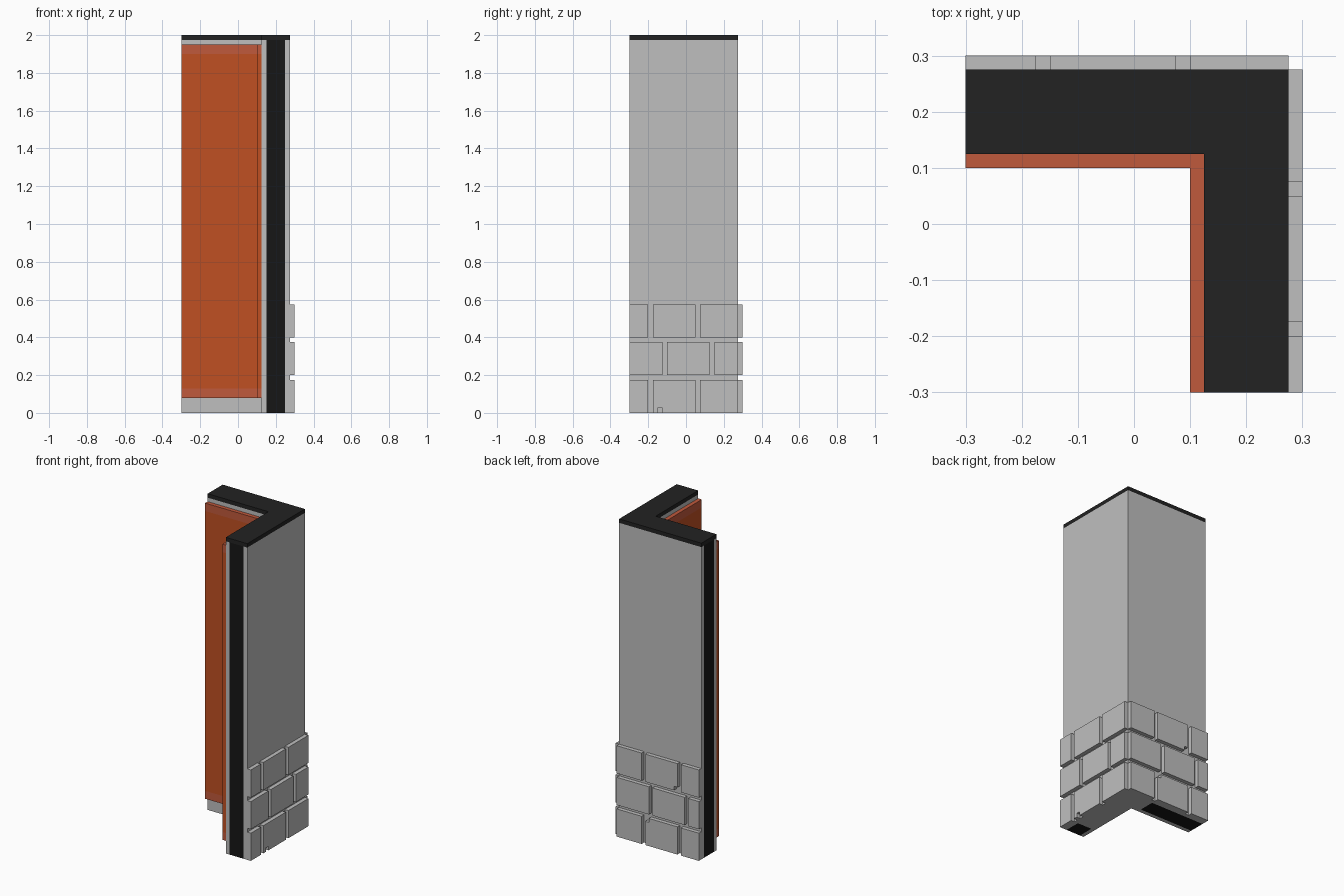
import bpy
import bmesh

cube = bpy.data.objects.get("Cube")
if cube:
    bpy.data.objects.remove(cube, do_unlink=True)


def material(name, rgb):
    m = bpy.data.materials.new(name)
    m.use_nodes = True
    m.diffuse_color = (*rgb, 1)
    bsdf = next(n for n in m.node_tree.nodes if n.type == 'BSDF_PRINCIPLED')
    bsdf.inputs["Base Color"].default_value = (*rgb, 1)
    return m


GREY = material("light grey", (0.52, 0.52, 0.52))
CAP = material("cap black", (0.016, 0.016, 0.016))
CORE = material("core black", (0.008, 0.008, 0.008))
ORANGE = material("burnt orange", (0.527, 0.08, 0.016))
TRIM = material("pale orange", (0.527, 0.1, 0.045))


def prism(name, profile, extrude, mats, cuts=()):
    """Extrude a closed 3D outline along a vector, optionally slicing it at heights."""
    bm = bmesh.new()
    face = bm.faces.new([bm.verts.new(p) for p in profile])
    new = bmesh.ops.extrude_face_region(bm, geom=[face])["geom"]
    bmesh.ops.translate(bm, vec=extrude, verts=[v for v in new if isinstance(v, bmesh.types.BMVert)])
    for z in cuts:
        bmesh.ops.bisect_plane(bm, geom=bm.verts[:] + bm.edges[:] + bm.faces[:],
                               plane_co=(0, 0, z), plane_no=(0, 0, 1))
    bmesh.ops.recalc_face_normals(bm, faces=bm.faces[:])
    if cuts:
        for f in bm.faces:
            z = f.calc_center_median().z
            f.material_index = 0 if cuts[0] < z < cuts[1] else 1
    mesh = bpy.data.meshes.new(name)
    bm.to_mesh(mesh)
    bm.free()
    for m in mats:
        mesh.materials.append(m)
    obj = bpy.data.objects.new(name, mesh)
    bpy.context.collection.objects.link(obj)
    return obj


END = -0.3  # open end of both wall arms


def corner_layer(name, a, b, z0, z1, mats, cuts=(), x_end=END, y_end=END):
    """L-shaped layer running between offsets a and b from the centre."""
    outline = [(x_end, a), (a, a), (a, y_end), (b, y_end), (b, b), (x_end, b)]
    return prism(name, [(x, y, z0) for x, y in outline], (0, 0, z1 - z0), mats, cuts)


# Wall layers, from the room side outwards
corner_layer("interior_panel", 0.10, 0.125, 0.08, 1.95, [ORANGE, TRIM], (0.13, 1.90))
corner_layer("inner_skin", 0.125, 0.15, 0, 1.975, [GREY])
corner_layer("wall_core", 0.15, 0.25, 0.005, 1.975, [CORE])
corner_layer("outer_skin", 0.25, 0.275, 0, 1.975, [GREY])
corner_layer("top_cap", 0.125, 0.275, 1.975, 2.0, [CAP])

# Underside of the core: grey at the corner, black towards the ends
corner_layer("base_plate", 0.15, 0.25, 0, 0.005, [GREY], x_end=0.075, y_end=-0.2)
for name, x0, x1, y0, y1 in (("back_core_foot", END, 0.075, 0.15, 0.25),
                             ("side_core_foot", 0.15, 0.25, END, -0.2)):
    prism(name, [(x0, y0, 0), (x1, y0, 0), (x1, y1, 0), (x0, y1, 0)], (0, 0, 0.005), [CORE])

# Stone courses: spans along each arm, three rows high
FACE, DEPTH, NOTCH = 0.275, 0.025, 0.025
side_a = [(END, -0.2), (-0.175, 0.05), (0.075, FACE)]
side_b = [(END, -0.125), (-0.1, 0.125), (0.15, FACE)]
back_a = [(END, -0.175), (-0.15, 0.075), (0.1, FACE)]
back_b = [(END, -0.225), (-0.2, 0.025), (0.05, FACE)]
courses = {"side": (side_a, side_b, side_a), "back": (back_a, back_b, back_a)}

# Chipped spots: (arm, row, stone) -> (start along the arm, whether at the top)
chips = {("side", 0, 1): (-0.15, False),
         ("back", 0, 1): (0.05, True),
         ("back", 2, 1): (-0.15, False)}

for arm, rows in courses.items():
    for row, spans in enumerate(rows):
        z0 = row * 0.2
        z1 = z0 + 0.175
        for i, (a, b) in enumerate(spans):
            bottom, top = [(a, z0), (b, z0)], [(b, z1), (a, z1)]
            if (arm, row, i) in chips:
                s, at_top = chips[arm, row, i]
                e = s + NOTCH
                if at_top:
                    top = [(b, z1), (e, z1), (e, z1 - NOTCH), (s, z1 - NOTCH), (s, z1), (a, z1)]
                else:
                    bottom = [(a, z0), (s, z0), (s, z0 + NOTCH), (e, z0 + NOTCH), (e, z0), (b, z0)]
                # Drop repeated points where the chip meets a stone corner
                if at_top and e == b or abs(e - b) < 1e-6:
                    top = top[2:]
                if not at_top and abs(s - a) < 1e-6:
                    bottom = bottom[2:]
            outline = bottom + top
            if arm == "side":
                pts, vec = [(FACE, t, z) for t, z in outline], (DEPTH, 0, 0)
            else:
                pts, vec = [(t, FACE, z) for t, z in outline], (0, DEPTH, 0)
            prism(f"{arm}_stone_{row + 1}_{i + 1}", pts, vec, [GREY])
